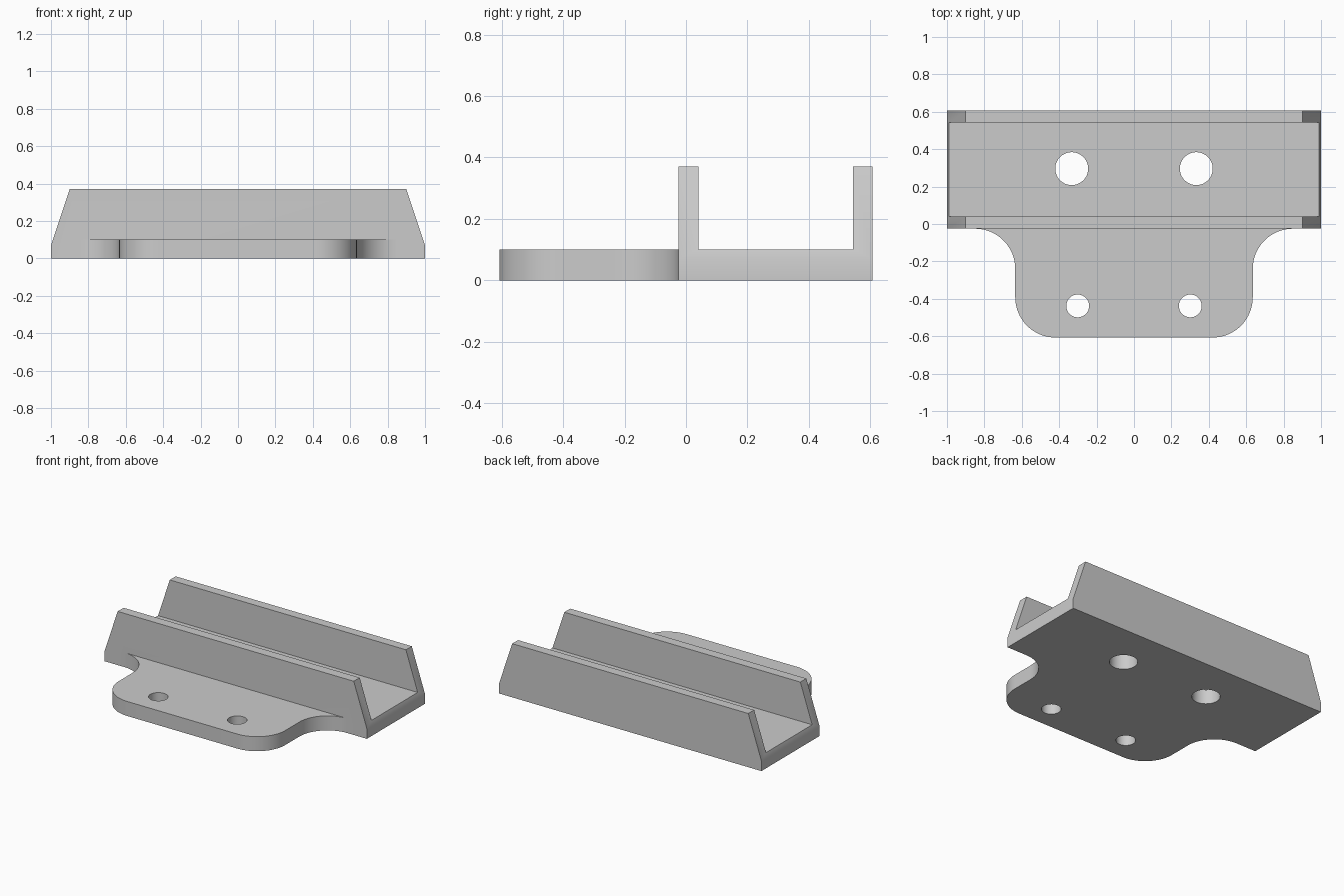
import bpy, bmesh
from math import sin, cos, pi
from mathutils import Vector

if "Cube" in bpy.data.objects:
    bpy.data.objects.remove(bpy.data.objects["Cube"])

grey = bpy.data.materials.new("plain grey")
grey.use_nodes = True
colour = (0.6, 0.6, 0.6, 1)
grey.diffuse_color = colour
grey.node_tree.nodes["Principled BSDF"].inputs["Base Color"].default_value = colour


def prism(name, points, direction):
    """Extrude a closed outline along a direction."""
    bm = bmesh.new()
    face = bm.faces.new([bm.verts.new(p) for p in points])
    out = bmesh.ops.extrude_face_region(bm, geom=[face])
    moved = [g for g in out["geom"] if isinstance(g, bmesh.types.BMVert)]
    bmesh.ops.translate(bm, verts=moved, vec=Vector(direction))
    bmesh.ops.recalc_face_normals(bm, faces=bm.faces)
    mesh = bpy.data.meshes.new(name)
    bm.to_mesh(mesh)
    bm.free()
    mesh.materials.append(grey)
    obj = bpy.data.objects.new(name, mesh)
    bpy.context.collection.objects.link(obj)
    return obj


def arc(cx, cy, r, start, end, steps=16):
    return [(cx + r * cos(start + (end - start) * i / steps),
             cy + r * sin(start + (end - start) * i / steps)) for i in range(steps + 1)]


def combine(target, tool, operation):
    """Apply a boolean and discard the tool."""
    mod = target.modifiers.new(operation, "BOOLEAN")
    mod.operation = operation
    mod.solver = "EXACT"
    mod.object = tool
    bpy.context.view_layer.objects.active = target
    bpy.ops.object.modifier_apply(modifier=mod.name)
    bpy.data.objects.remove(tool)


front, back = -0.025, 0.607
thick, height = 0.1, 0.37

# Channel block with sloping ends
half = [(1, 0), (1, 0.07), (0.9, height)]
ends = half + [(-x, z) for x, z in reversed(half)]
bracket = prism("channel_bracket", [(x, front, z) for x, z in ends], (0, back - front, 0))

# Trough between the two walls
trough = [(-2, 0.04, thick), (2, 0.04, thick), (2, 0.543, thick), (-2, 0.543, thick)]
combine(bracket, prism("trough_cutter", trough, (0, 0, 1)), "DIFFERENCE")

# Mounting tab with rounded corners and fillets into the front wall
r, side, tip = 0.215, 0.635, -0.607
right = arc(side - r, tip + r, r, -pi / 2, 0)
right += arc(side + r, front - r, r, pi, pi / 2)
right.append((side + r, 0))
outline = right + [(-x, y) for x, y in reversed(right)]
combine(bracket, prism("mounting_tab", [(x, y, 0) for x, y in outline], (0, 0, thick)), "UNION")

# Screw holes, two large in the channel and two small in the tab
for x, y, radius in ((0.333, 0.296, 0.088), (0.301, -0.438, 0.061)):
    for s in (-1, 1):
        ring = arc(s * x, y, radius, 0, 2 * pi, 48)[:-1]
        hole = prism("hole_cutter", [(px, py, -0.1) for px, py in ring], (0, 0, 0.3))
        combine(bracket, hole, "DIFFERENCE")

# Smooth the curved walls and keep the corners crisp
bpy.ops.object.select_all(action="DESELECT")
bracket.select_set(True)
bpy.context.view_layer.objects.active = bracket
bpy.ops.object.shade_smooth_by_angle(angle=pi / 6)
